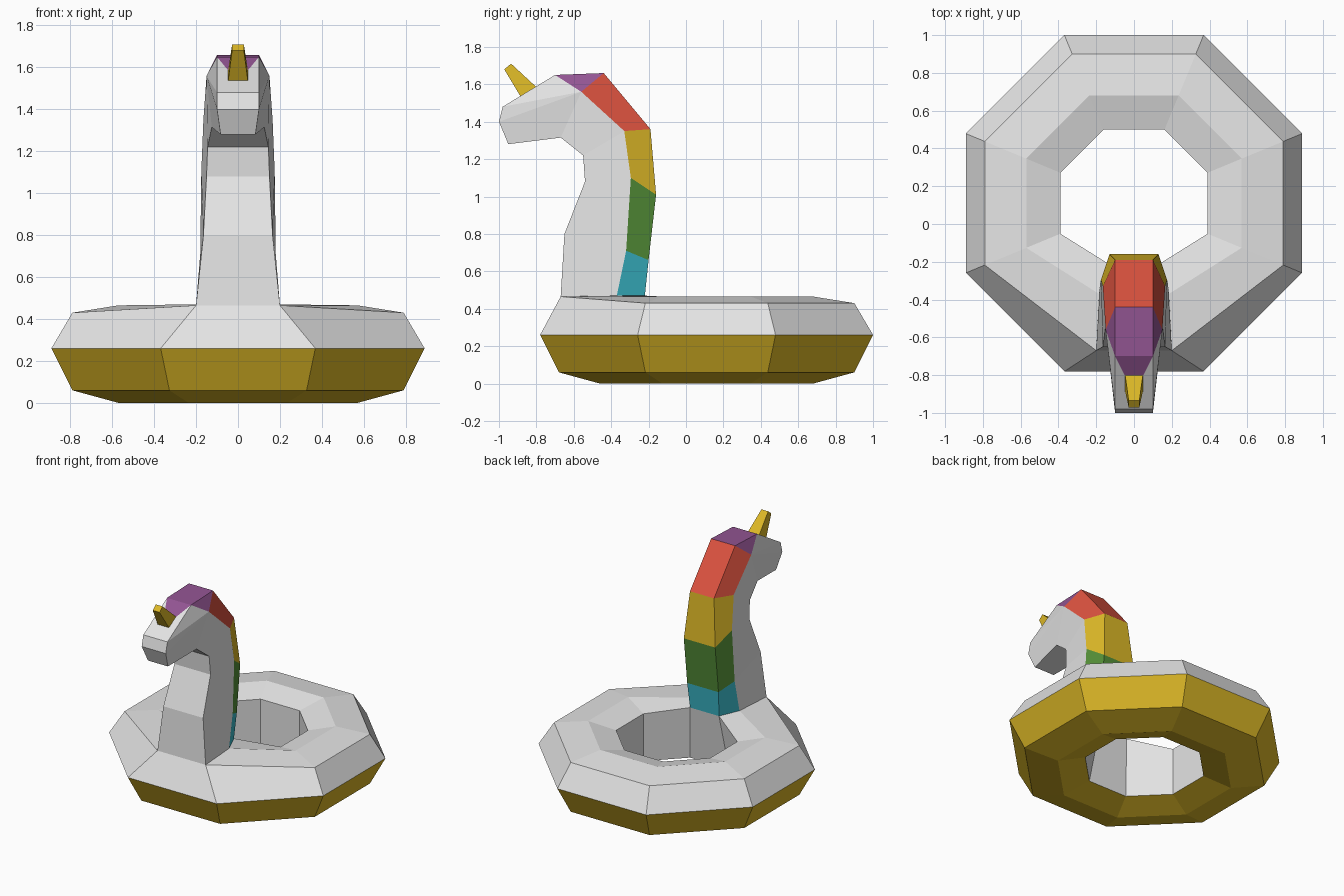
import bpy, bmesh, math
from mathutils import Vector

old = bpy.data.objects.get("Cube")
if old:
    bpy.data.objects.remove(old, do_unlink=True)


def material(name, rgb):
    m = bpy.data.materials.new(name)
    m.use_nodes = True
    col = (*rgb, 1.0)
    m.diffuse_color = col
    bsdf = m.node_tree.nodes["Principled BSDF"]
    bsdf.inputs["Base Color"].default_value = col
    bsdf.inputs["Roughness"].default_value = 0.8
    return m


WHITE = material("soft_white", (0.78, 0.78, 0.78))
GOLD = material("golden_yellow", (0.72, 0.48, 0.02))
CYAN = material("mane_cyan", (0.045, 0.50, 0.61))
GREEN = material("mane_green", (0.09, 0.28, 0.04))
RED = material("mane_red", (0.71, 0.085, 0.05))
PURPLE = material("mane_purple", (0.29, 0.09, 0.29))


def finish(name, bm, mats):
    bmesh.ops.recalc_face_normals(bm, faces=bm.faces)
    mesh = bpy.data.meshes.new(name)
    bm.to_mesh(mesh)
    bm.free()
    for m in mats:
        mesh.materials.append(m)
    obj = bpy.data.objects.new(name, mesh)
    bpy.context.collection.objects.link(obj)
    return obj


def face(bm, verts, index=0):
    f = bm.faces.new(verts)
    f.material_index = index


# Neck stations: throat, mane edge and crest points, mirrored in x
stations = [
    [(0.20, -0.67, 0.465), (0.185, -0.37, 0.47), (0.12, -0.22, 0.47)],
    [(0.165, -0.65, 0.80), (0.18, -0.32, 0.71), (0.13, -0.20, 0.66)],
    [(0.15, -0.54, 1.08), (0.175, -0.295, 1.10), (0.13, -0.16, 1.01)],
    [(0.145, -0.55, 1.22), (0.165, -0.33, 1.35), (0.10, -0.19, 1.36)],
    [(0.125, -0.67, 1.315), (0.15, -0.56, 1.56), (0.10, -0.44, 1.66)],
]

# Inflatable ring: octagonal sweep of (apothem, height) profile
profile = [(0.39, 0.06), (0.57, 0.0), (0.79, 0.06), (0.89, 0.26),
           (0.79, 0.43), (0.57, 0.465), (0.39, 0.415)]
SIDES, FRONT = 8, 5
CENTRE_Y = 0.11
bm = bmesh.new()
loops = []
for k in range(SIDES):
    a = math.radians(22.5 + 45 * k)
    loop = []
    for r, z in profile:
        r /= math.cos(math.pi / SIDES)
        loop.append(bm.verts.new((r * math.cos(a), CENTRE_Y + r * math.sin(a), z)))
    loops.append(loop)
# Pull the front top corners onto the root of the neck
for k, sign in ((FRONT, -1), (FRONT + 1, 1)):
    for v, (x, y, z) in zip(loops[k][4:], stations[0]):
        v.co = Vector((sign * x, y, z))
n = len(profile)
for k in range(SIDES):
    a, b = loops[k], loops[(k + 1) % SIDES]
    for j in range(n):
        if k == FRONT and j in (4, 5):
            continue
        i = (j + 1) % n
        face(bm, (a[j], a[i], b[i], b[j]), 1 if j < 3 else 0)
finish("swim_ring", bm, [WHITE, GOLD])

# Neck, mane and head as one faceted body
bm = bmesh.new()


def pair(p):
    x, y, z = p
    return bm.verts.new((x, y, z)), bm.verts.new((-x, y, z))


rows = [[pair(p) for p in s] for s in stations]
mane_order = [2, 3, 1, 4]
for k, colour in enumerate(mane_order):
    (f0, s0, b0), (f1, s1, b1) = rows[k], rows[k + 1]
    face(bm, (f0[0], f0[1], f1[1], f1[0]))
    face(bm, (b0[0], b0[1], b1[1], b1[0]), colour)
    for h in (0, 1):
        face(bm, (f0[h], s0[h], s1[h], f1[h]))
        face(bm, (s0[h], b0[h], b1[h], s1[h]), colour)

# Head: forehead, muzzle and jaw
jaw, cheek, crest = rows[-1]
brow = pair((0.10, -0.70, 1.65))
nose = pair((0.10, -0.98, 1.48))
lip = pair((0.10, -1.0, 1.40))
chin = pair((0.083, -0.95, 1.28))
tuft = pair((0.05, -0.80, 1.589))
face(bm, (crest[0], crest[1], brow[1], brow[0]), 5)
face(bm, (brow[0], brow[1], tuft[1], tuft[0]), 5)
for a, b in ((tuft, nose), (nose, lip), (lip, chin), (chin, jaw)):
    face(bm, (a[0], a[1], b[1], b[0]))
for h in (0, 1):
    face(bm, (crest[h], brow[h], cheek[h]), 5)
    face(bm, (brow[h], nose[h], cheek[h]))
    face(bm, (brow[h], tuft[h], nose[h]))
    face(bm, (cheek[h], nose[h], lip[h]))
    face(bm, (cheek[h], lip[h], chin[h], jaw[h]))
finish("neck_and_head", bm, [WHITE, GOLD, CYAN, GREEN, RED, PURPLE])

# Horn: four-sided tapered spike
bm = bmesh.new()
base = pair((0.047, -0.885, 1.535)), pair((0.047, -0.80, 1.585))
tip = pair((0.028, -0.972, 1.68)), pair((0.028, -0.935, 1.71))
for q in (base, tip):
    face(bm, (q[0][0], q[0][1], q[1][1], q[1][0]))
for i in (0, 1):
    face(bm, (base[i][0], base[i][1], tip[i][1], tip[i][0]))
    face(bm, (base[0][i], base[1][i], tip[1][i], tip[0][i]))
finish("horn", bm, [GOLD])
